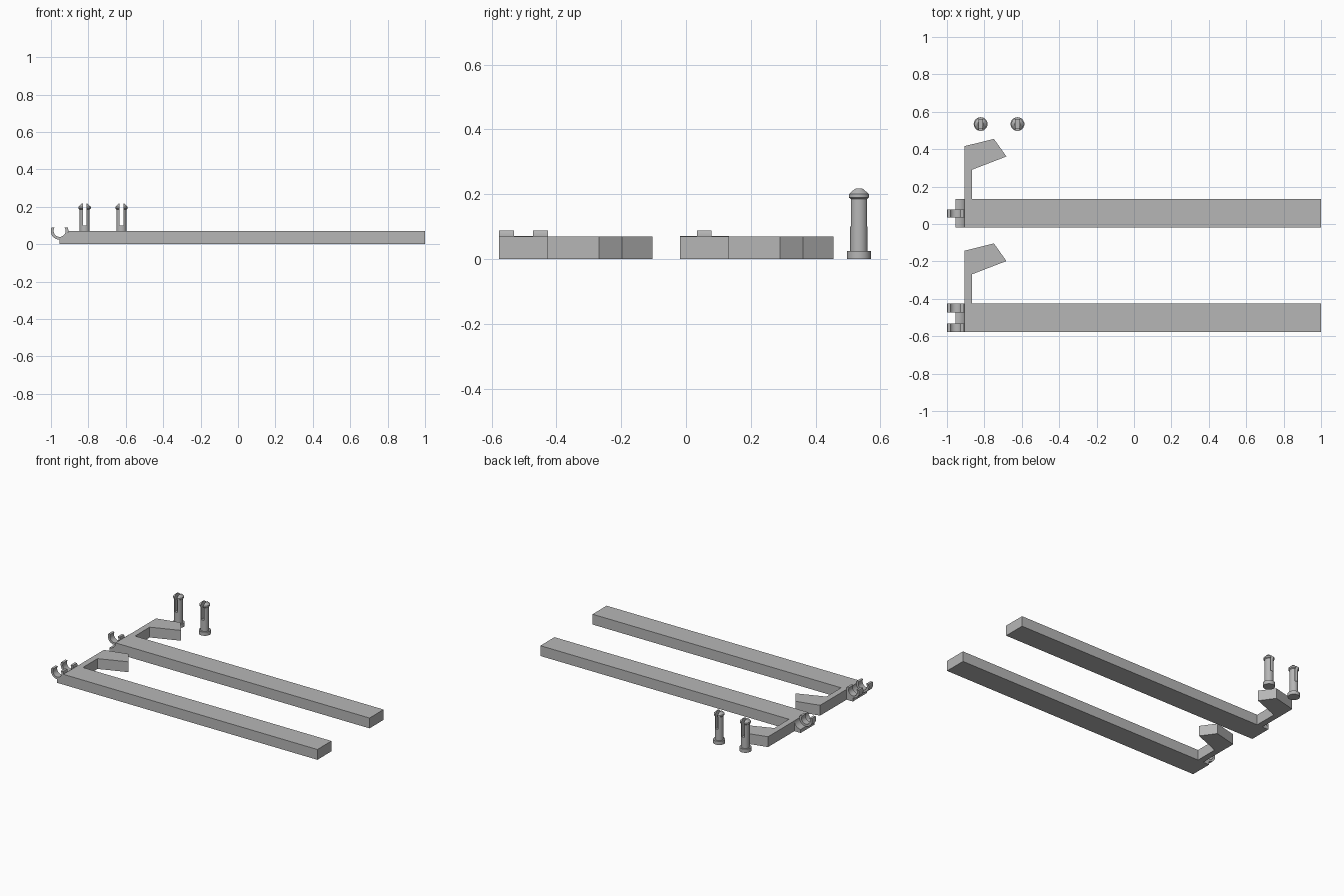
import bpy, bmesh
from math import sin, cos, asin, radians, degrees
from mathutils import Matrix, Vector

cube = bpy.data.objects.get("Cube")
if cube:
    bpy.data.objects.remove(cube)

grey = bpy.data.materials.new("plain grey")
grey.use_nodes = True
grey.diffuse_color = (0.47, 0.47, 0.47, 1)
grey.node_tree.nodes["Principled BSDF"].inputs["Base Color"].default_value = grey.diffuse_color

BAR_H = 0.07
PIVOT_X, PIVOT_Z = -0.954, 0.071
OUTER, INNER = 0.047, 0.032
BAR_LEFT = -0.907


def finish(name, bm):
    bmesh.ops.recalc_face_normals(bm, faces=bm.faces)
    mesh = bpy.data.meshes.new(name)
    bm.to_mesh(mesh)
    bm.free()
    mesh.materials.append(grey)
    obj = bpy.data.objects.new(name, mesh)
    bpy.context.collection.objects.link(obj)
    return obj


def prism(name, points, start, offset):
    """Extrude a closed outline of 3D points along an offset."""
    bm = bmesh.new()
    face = bm.faces.new([bm.verts.new(Vector(p) + Vector(start)) for p in points])
    top = bmesh.ops.extrude_face_region(bm, geom=[face])["geom"]
    bmesh.ops.translate(bm, vec=offset, verts=[v for v in top if isinstance(v, bmesh.types.BMVert)])
    return finish(name, bm)


def smooth(obj):
    bpy.ops.object.select_all(action="DESELECT")
    obj.select_set(True)
    bpy.context.view_layer.objects.active = obj
    bpy.ops.object.shade_smooth_by_angle(angle=radians(30))


def arc(radius, a0, a1, steps):
    angles = [radians(a0 + (a1 - a0) * i / steps) for i in range(steps + 1)]
    return [(PIVOT_X + radius * cos(a), 0, PIVOT_Z + radius * sin(a)) for a in angles]


# Long bar with bent hook arm, given from the front edge of the bar
def arm(name, y0, clips):
    outline = [(BAR_LEFT, 0), (1, 0), (1, 0.151), (-0.866, 0.151), (-0.866, 0.308),
               (-0.682, 0.379), (-0.749, 0.473), (BAR_LEFT, 0.434)]
    prism(name + "_bar_and_hook", [(x, y, 0) for x, y in outline], (0, y0, 0), (0, 0, BAR_H))

    # Hollowed block carrying the hinge
    block = [(PIVOT_X, 0, 0), (BAR_LEFT, 0, 0)] + arc(OUTER, 0, -90, 10)
    smooth(prism(name + "_hinge_block", block, (0, y0, 0), (0, 0.151, 0)))

    # Open clips, cut level at the tips
    rise = 0.017
    out_a, in_a = degrees(asin(rise / OUTER)), degrees(asin(rise / INNER))
    ring = arc(OUTER, 180 - out_a, 360 + out_a, 24) + arc(INNER, 360 + in_a, 180 - in_a, 24)
    for i, (a, b) in enumerate(clips):
        smooth(prism(f"{name}_clip_{i + 1}", ring, (0, y0 + a, 0), (0, b - a, 0)))


arm("front", -0.577, [(0, 0.046), (0.105, 0.151)])
arm("back", -0.018, [(0.052, 0.096)])


# Turned pins with a split upper half
def pin(name, x, y):
    profile = [(0.037, 0), (0.037, 0.025), (0.027, 0.025), (0.027, 0.185),
               (0.033, 0.19), (0.033, 0.2), (0.015, 0.217)]
    bm = bmesh.new()
    sides = 32
    rings = []
    for r, z in profile:
        turn = [radians(360 * i / sides) for i in range(sides)]
        rings.append([bm.verts.new((x + r * cos(t), y + r * sin(t), z)) for t in turn])
    for low, high in zip(rings, rings[1:]):
        for i in range(sides):
            j = (i + 1) % sides
            bm.faces.new((low[i], low[j], high[j], high[i]))
    bm.faces.new(rings[0])
    bm.faces.new(rings[-1])
    obj = finish(name, bm)

    bm = bmesh.new()
    size = Matrix.Translation((x, y, 0.2)) @ Matrix.Diagonal((0.02, 0.2, 0.2, 1))
    bmesh.ops.create_cube(bm, size=1, matrix=size)
    cutter = finish(name + "_slot_cutter", bm)
    cutter.hide_render = True
    cut = obj.modifiers.new("slot", "BOOLEAN")
    cut.operation, cut.solver, cut.object = "DIFFERENCE", "EXACT", cutter
    smooth(obj)
    bpy.ops.object.modifier_apply(modifier=cut.name)
    bpy.data.objects.remove(cutter)


pin("left_split_pin", -0.623, 0.534)
pin("right_split_pin", -0.82, 0.534)
